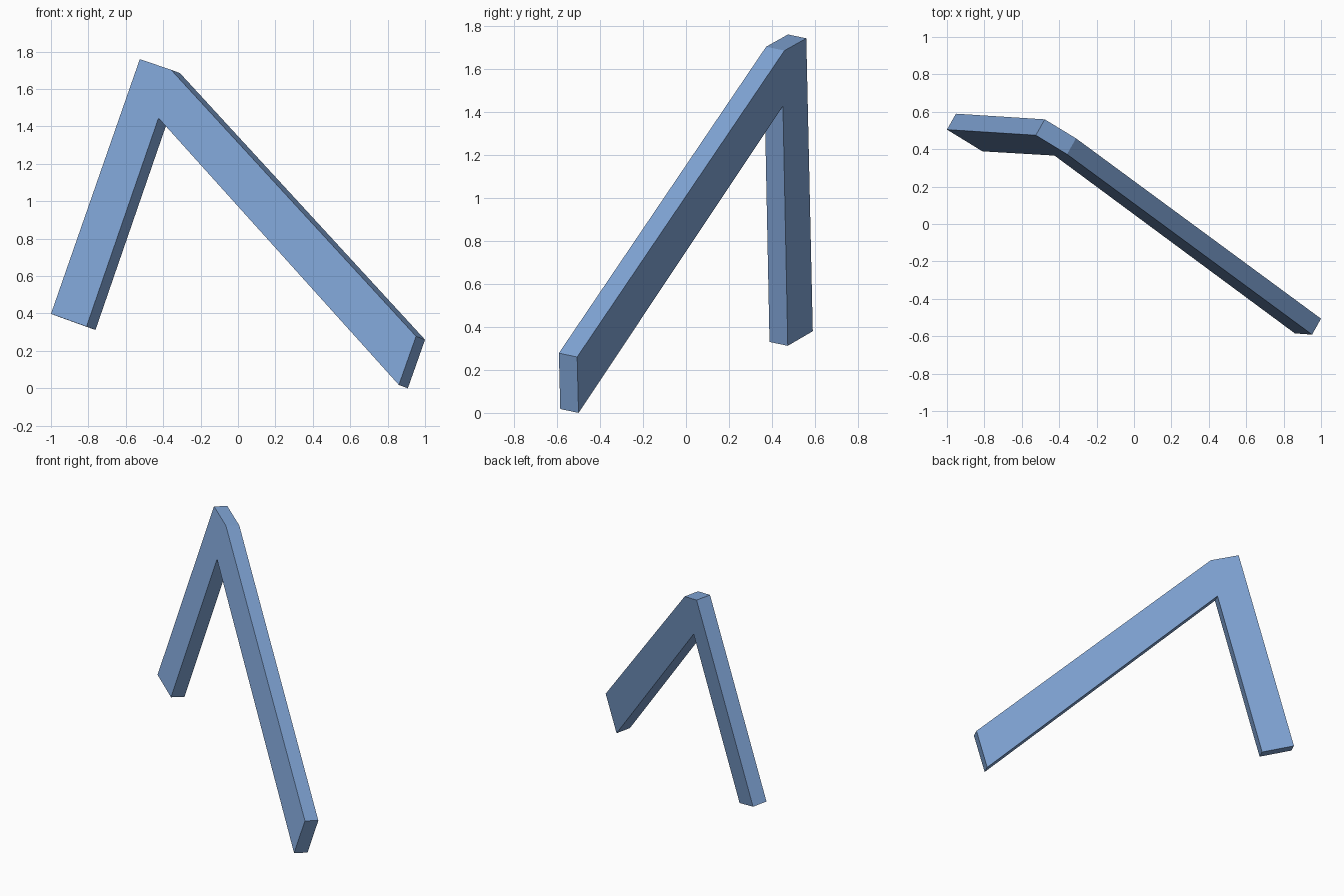
import bpy, bmesh
from mathutils import Vector

if "Cube" in bpy.data.objects:
    bpy.data.objects.remove(bpy.data.objects["Cube"])

# Front outline of the bent bar (x, z); its plane leans back and turns sideways
outline = [(-1.0, 0.398), (-0.81, 0.33), (-0.425, 1.445), (0.86, 0.018),
           (0.952, 0.278), (-0.358, 1.703), (-0.525, 1.76)]
thickness = Vector((0.048, 0.085, -0.018))


def plane_y(x, z):
    return -0.114 - 0.551 * x + 0.170 * z


# Bent bar: front face pushed back to its thickness
bm = bmesh.new()
front = bm.faces.new([bm.verts.new((x, plane_y(x, z), z)) for x, z in outline])
back = bmesh.ops.extrude_face_region(bm, geom=[front], use_keep_orig=True)
moved = [g for g in back["geom"] if isinstance(g, bmesh.types.BMVert)]
bmesh.ops.translate(bm, verts=moved, vec=thickness)
bmesh.ops.recalc_face_normals(bm, faces=bm.faces)

mesh = bpy.data.meshes.new("bent_bar")
bm.to_mesh(mesh)
bm.free()
bar = bpy.data.objects.new("bent_bar", mesh)
bpy.context.collection.objects.link(bar)

# Blue finish
blue = bpy.data.materials.new("blue")
blue.diffuse_color = (0.22, 0.38, 0.68, 1)
blue.use_nodes = True
blue.node_tree.nodes["Principled BSDF"].inputs["Base Color"].default_value = blue.diffuse_color
mesh.materials.append(blue)
